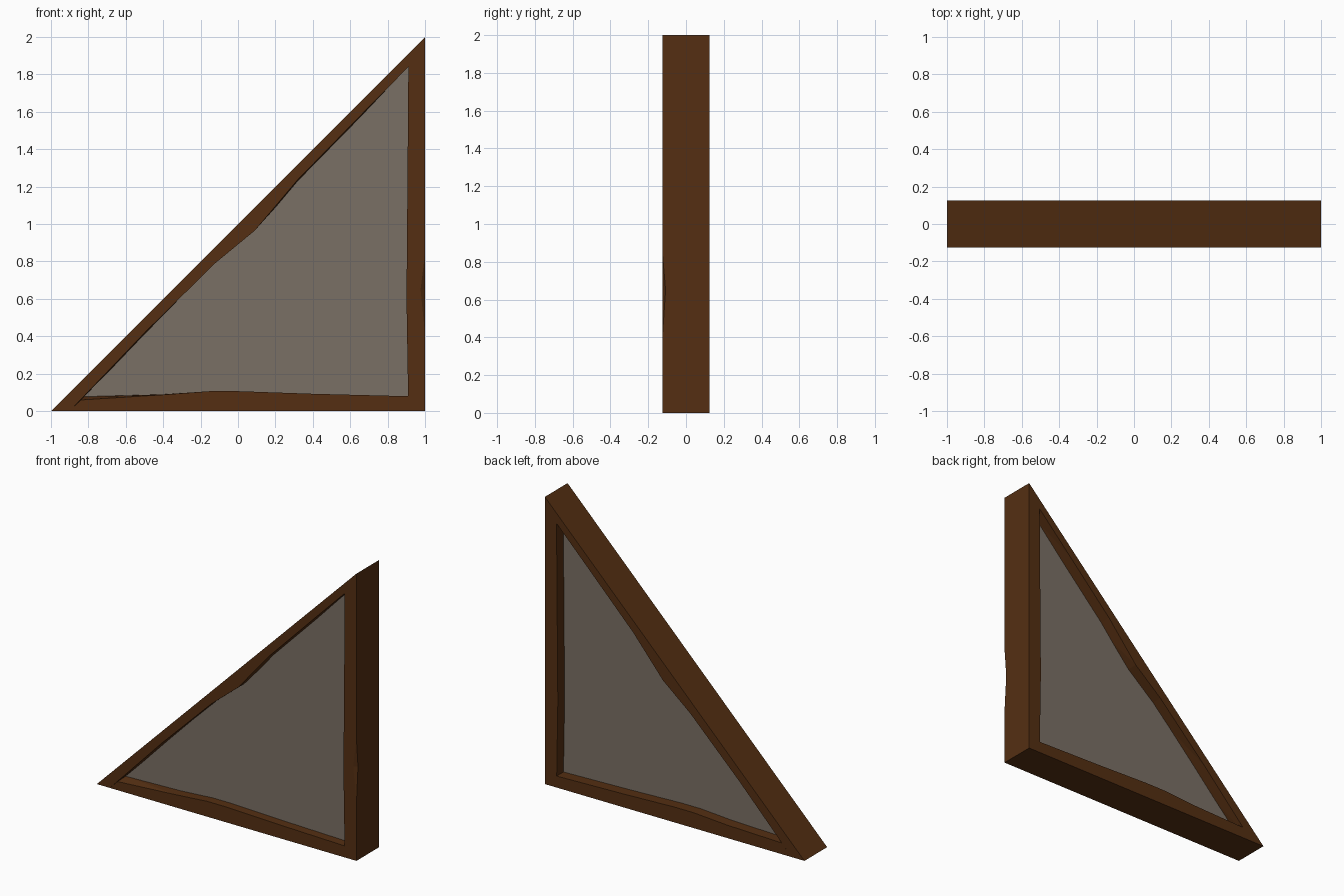
import bpy
import bmesh

if "Cube" in bpy.data.objects:
    bpy.data.objects.remove(bpy.data.objects["Cube"])

DEPTH = 0.125  # half thickness of the timber frame


def material(name, rgb):
    m = bpy.data.materials.new(name)
    m.diffuse_color = (*rgb, 1.0)
    m.use_nodes = True
    m.node_tree.nodes["Principled BSDF"].inputs["Base Color"].default_value = m.diffuse_color
    return m


wood = material("dark_brown_wood", (0.089, 0.028, 0.006))
plaster = material("grey_plaster", (0.195, 0.162, 0.130))


def ring(outline, y):
    """Place an x-z outline at depth y."""
    return [(x, y, z) for x, z in outline]


def loft(name, rings, mat):
    """Solid through matching rings, front to back."""
    bm = bmesh.new()
    layers = [[bm.verts.new(p) for p in r] for r in rings]
    n = len(layers[0])
    bm.faces.new(layers[0])
    bm.faces.new(layers[-1][::-1])
    for a, b in zip(layers, layers[1:]):
        for i in range(n):
            j = (i + 1) % n
            bm.faces.new((a[i], b[i], b[j], a[j]))
    bmesh.ops.remove_doubles(bm, verts=bm.verts, dist=0.0005)
    # Triangulate so the concave hewn outlines stay clean
    bmesh.ops.triangulate(bm, faces=bm.faces)
    bmesh.ops.recalc_face_normals(bm, faces=bm.faces)
    mesh = bpy.data.meshes.new(name)
    bm.to_mesh(mesh)
    bm.free()
    mesh.materials.append(mat)
    obj = bpy.data.objects.new(name, mesh)
    bpy.context.collection.objects.link(obj)
    return obj


# Sloping beam: straight outside, rough hewn inside
def slope_outline(inset):
    inner = [(1, 0.07), (0.65, 0.075), (0.32, 0.082), (0.09, 0.125),
             (-0.12, 0.088), (-0.5, 0.082), (-0.9, 0.10)]
    return [(-1, 0), (1, 2)] + [
        (x, max(0, x + 1 - w - (inset if abs(x) > 0.15 and -0.9 < x < 1 else 0)))
        for x, w in inner]


loft("sloping_beam", [ring(slope_outline(0.0), -DEPTH),
                      ring(slope_outline(0.014), 0.0),
                      ring(slope_outline(0.0), DEPTH)], wood)

# Bottom beam: slight hump in the middle of its upper edge
front = [(-0.9, 0), (0.91, 0), (0.91, 0.08), (0.4, 0.093), (0, 0.107),
         (-0.15, 0.107), (-0.4, 0.088), (-0.84, 0.06)]
back = front[:6] + [(-0.4, 0.09), (-0.825, 0.078)]
loft("bottom_beam", [ring(front, -DEPTH), ring(back, -0.06),
                     ring(back, DEPTH)], wood)

# Upright beam: chipped front outer edge and slightly swollen inside
upright = [(0.91, 0), (1, 0), (1, 0.40), (1, 0.65), (1, 0.85), (1, 1.93),
           (0.91, 1.845), (0.905, 1.2), (0.90, 0.60)]
chipped = list(upright)
chipped[3] = (0.975, 0.65)
shoulder = ring(upright, -DEPTH)
shoulder[3] = (1, -0.108, 0.65)
loft("upright_beam", [ring(chipped, -DEPTH), shoulder,
                      ring(upright, DEPTH)], wood)

# Recessed infill panel
panel = [(-0.91, 0.025), (0.95, 0.025), (0.95, 1.885)]
loft("infill_panel", [ring(panel, -0.062), ring(panel, 0.05)], plaster)
